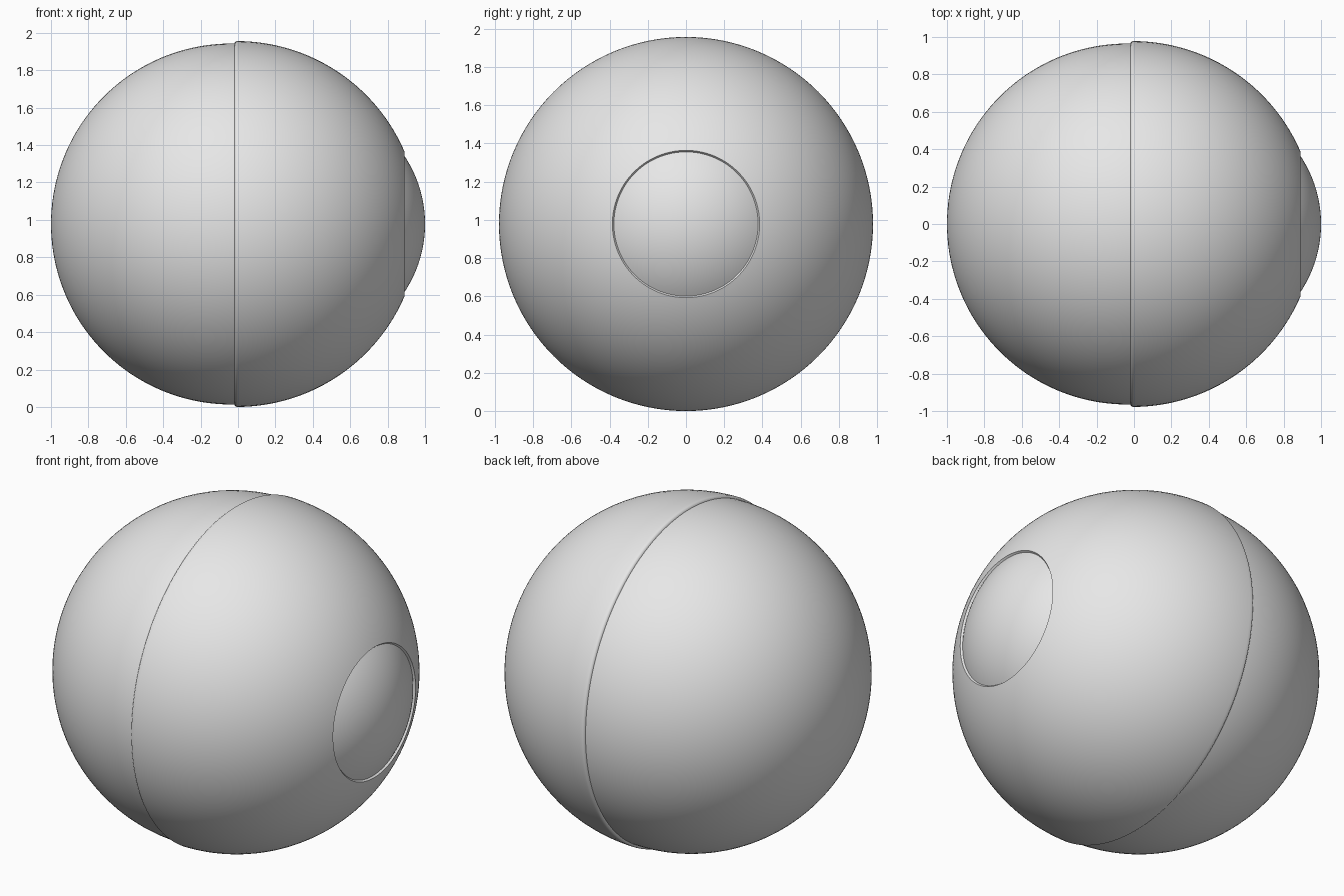
import bpy, bmesh, math

if "Cube" in bpy.data.objects:
    bpy.data.objects.remove(bpy.data.objects["Cube"])

CZ = 0.978          # height of the long axis
SEG = 128

grey = bpy.data.materials.new("light grey")
grey.diffuse_color = (0.8, 0.8, 0.8, 1)
grey.use_nodes = True
grey.node_tree.nodes["Principled BSDF"].inputs["Base Color"].default_value = grey.diffuse_color


def arc(cx, cr, rad, a0, a1, n):
    """Points (x, radius) on a circle; angle 0 points to +x, 90 degrees outward."""
    pts = []
    for i in range(n + 1):
        a = math.radians(a0 + (a1 - a0) * i / n)
        pts.append((cx + rad * math.cos(a), max(0.0, cr + rad * math.sin(a))))
    return pts


def lathe(name, profile, angle=40):
    """Revolve an (x, radius) profile about the x axis."""
    bm = bmesh.new()
    vs = [bm.verts.new((x, 0, r)) for x, r in profile]
    es = [bm.edges.new(p) for p in zip(vs, vs[1:])]
    bmesh.ops.spin(bm, geom=vs + es, cent=(0, 0, 0), axis=(1, 0, 0),
                   angle=math.tau, steps=SEG, use_duplicate=False)
    bmesh.ops.remove_doubles(bm, verts=bm.verts[:], dist=1e-5)
    bmesh.ops.recalc_face_normals(bm, faces=bm.faces[:])
    me = bpy.data.meshes.new(name)
    bm.to_mesh(me)
    bm.free()
    me.materials.append(grey)
    ob = bpy.data.objects.new(name, me)
    bpy.context.collection.objects.link(ob)
    ob.location.z = CZ
    bpy.context.view_layer.objects.active = ob
    ob.select_set(True)
    bpy.ops.object.shade_smooth_by_angle(angle=math.radians(angle))
    ob.select_set(False)


# back half: slightly smaller ball, tucked under the front shell
lathe("back_shell", arc(-0.035, 0, 0.965, 180, 88, 48))

# front half: larger shell with a rounded rear lip and a round opening
R, C = 0.978, -0.008
end = math.degrees(math.asin(0.385 / R))
lip = [(-0.02, 0.955)] + arc(-0.002, R - 0.018, 0.018, 180, 92, 6)
front = arc(C, 0, R, 89, end, 48)
lathe("front_shell", lip + front + [(0.881, 0.377)])

# lens: shallow dome filling the opening
dr, dx = 0.377, 0.881
rad = (dr ** 2 + (1 - dx) ** 2) / (2 * (1 - dx))
lathe("lens_dome", arc(1 - rad, 0, rad, math.degrees(math.asin(dr / rad)), 0, 20))
